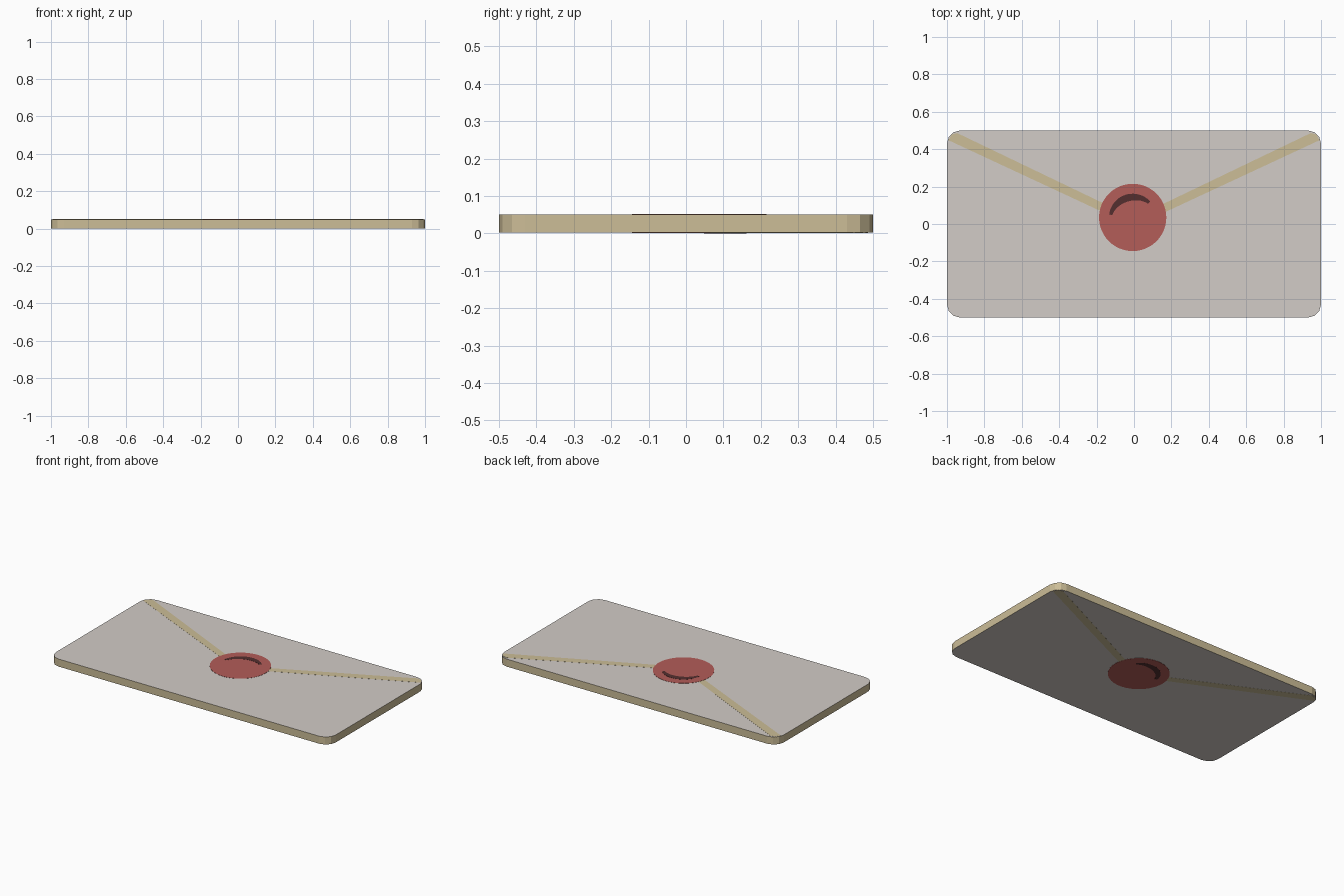
import bpy, bmesh, math

if "Cube" in bpy.data.objects:
    bpy.data.objects.remove(bpy.data.objects["Cube"])


def srgb(r, g, b):
    """8-bit screen colour to linear RGBA."""
    lin = [((c / 255 + 0.055) / 1.055) ** 2.4 for c in (r, g, b)]
    return (*lin, 1.0)


def material(name, rgb):
    m = bpy.data.materials.new(name)
    m.diffuse_color = srgb(*rgb)
    m.use_nodes = True
    m.node_tree.nodes["Principled BSDF"].inputs["Base Color"].default_value = m.diffuse_color
    return m


paper = material("pale paper", (210, 204, 199))
tan = material("tan edge", (204, 189, 151))
red = material("wax red", (179, 93, 89))
dark = material("dark maroon", (84, 47, 47))

H = 0.052      # overall thickness
STEP = 0.0006  # height of each painted layer


def prism(name, outline, z0, z1, mats):
    """Extrude a counter-clockwise outline; the second material goes on the walls."""
    bm = bmesh.new()
    low = [bm.verts.new((x, y, z0)) for x, y in outline]
    high = [bm.verts.new((x, y, z1)) for x, y in outline]
    bm.faces.new(low[::-1])
    bm.faces.new(high)
    n = len(outline)
    for i in range(n):
        j = (i + 1) % n
        f = bm.faces.new((low[i], low[j], high[j], high[i]))
        f.material_index = len(mats) - 1
    bmesh.ops.recalc_face_normals(bm, faces=bm.faces)
    mesh = bpy.data.meshes.new(name)
    bm.to_mesh(mesh)
    bm.free()
    for m in mats:
        mesh.materials.append(m)
    ob = bpy.data.objects.new(name, mesh)
    bpy.context.collection.objects.link(ob)
    return ob


def plates(name, outline, layer, mat):
    """The same thin plate on the upper and the lower face."""
    inset = 3 * STEP
    t = layer * STEP
    prism(name + "_top", outline, H - inset, H - inset + t, [mat])
    prism(name + "_bottom", outline, inset - t, inset, [mat])


def arc(cx, cy, r, a0, a1, n):
    return [(cx + r * math.cos(math.radians(a0 + (a1 - a0) * i / n)),
             cy + r * math.sin(math.radians(a0 + (a1 - a0) * i / n)))
            for i in range(n + 1)]


# Envelope body: rounded rectangle, three facets per corner
R = 0.07
body = []
for sx, sy, start in ((1, 1, 0), (-1, 1, 90), (-1, -1, 180), (1, -1, 270)):
    body += arc(sx * (1 - R), sy * (0.5 - R), R, start, start + 90, 3)
prism("envelope_body", body, 3 * STEP, H - 3 * STEP, [paper, tan])

# Tan edges of the folded flap, mirrored left and right
band = [(-0.945, 0.486), (-0.975, 0.479), (-0.992, 0.448),
        (-0.12, 0.042), (-0.12, 0.09)]
plates("flap_edge_left", band, 1, tan)
plates("flap_edge_right", [(-x, y) for x, y in band[::-1]], 1, tan)

# Wax seal
CX, CY = -0.007, 0.035
plates("wax_seal", arc(CX, CY, 0.18, 0, 360, 48)[:-1], 2, red)

# Tapered crescent on the seal
outer = arc(CX, CY, 0.127, 42, 173, 20)
inner = []
for i in range(21):
    a = math.radians(173 - 131 * i / 20)
    r = 0.127 - 0.017 - 0.021 * math.sin(math.pi * i / 20)
    inner.append((CX + r * math.cos(a), CY + r * math.sin(a)))
plates("seal_crescent", outer + inner, 3, dark)
